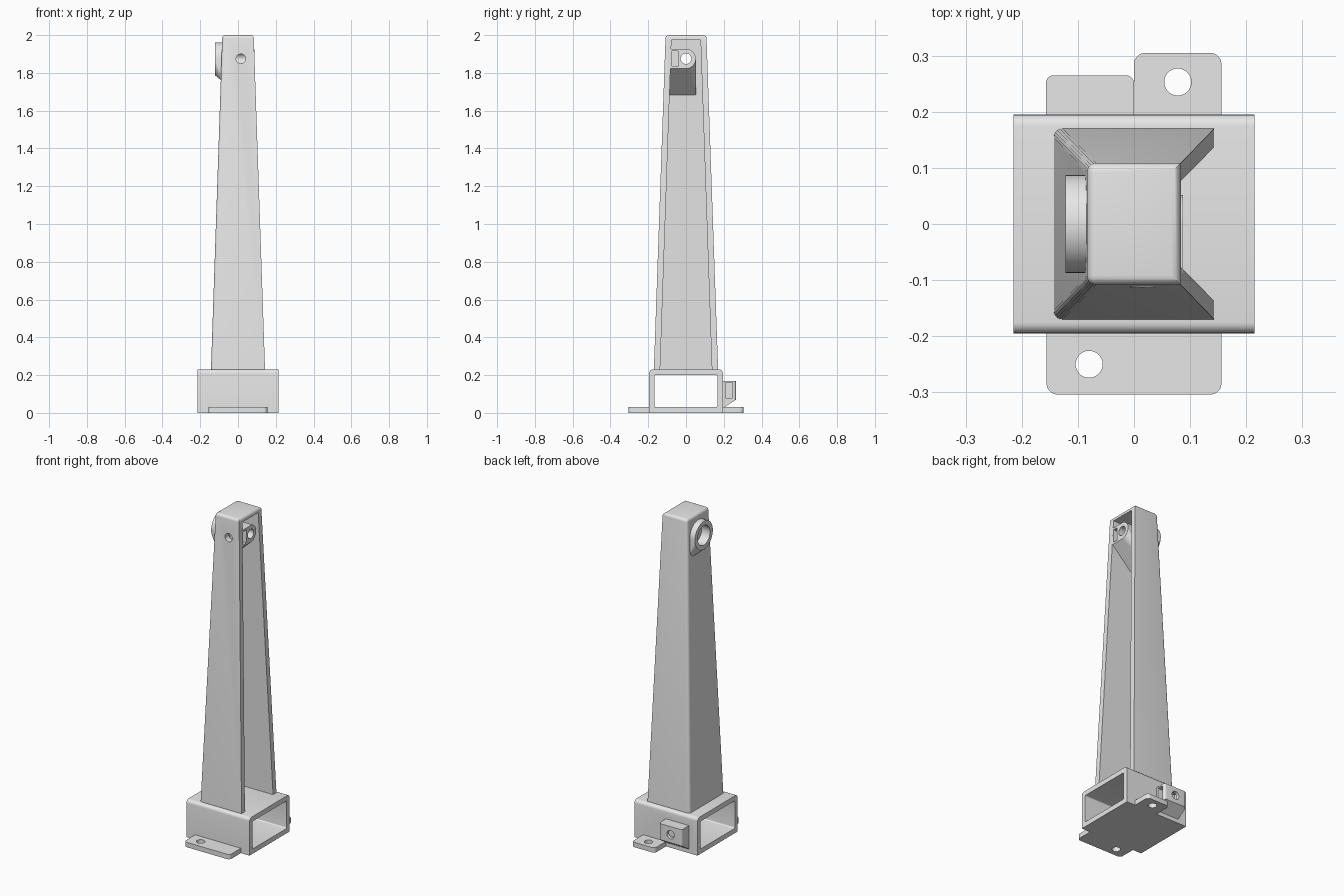
import bpy, bmesh, math
from mathutils import Matrix, Vector

if "Cube" in bpy.data.objects:
    bpy.data.objects.remove(bpy.data.objects["Cube"], do_unlink=True)

GREY = (0.8, 0.8, 0.8, 1)
mat = bpy.data.materials.new("light grey")
mat.use_nodes = True
mat.diffuse_color = GREY
mat.node_tree.nodes["Principled BSDF"].inputs["Base Color"].default_value = GREY


def finish(name, bm):
    bmesh.ops.recalc_face_normals(bm, faces=bm.faces)
    mesh = bpy.data.meshes.new(name)
    bm.to_mesh(mesh)
    bm.free()
    mesh.materials.append(mat)
    ob = bpy.data.objects.new(name, mesh)
    bpy.context.collection.objects.link(ob)
    return ob


def hull(name, points, round_rule=None, radius=0.02):
    """Convex solid around points; edges that match the rule are rounded."""
    bm = bmesh.new()
    for p in points:
        bm.verts.new(p)
    bmesh.ops.convex_hull(bm, input=bm.verts[:])
    bmesh.ops.dissolve_limit(bm, angle_limit=0.01, verts=bm.verts[:], edges=bm.edges[:])
    if round_rule:
        picked = [e for e in bm.edges if round_rule(*(v.co for v in e.verts))]
        bmesh.ops.bevel(bm, geom=picked, offset=radius, segments=5, profile=0.5, affect='EDGES')
    return finish(name, bm)


def rect(a0, a1, b0, b1, c):
    return [(a, b, c) for a in (a0, a1) for b in (b0, b1)]


def box(name, x0, x1, y0, y1, z0, z1, rule=None, radius=0.02):
    return hull(name, rect(x0, x1, y0, y1, z0) + rect(x0, x1, y0, y1, z1), rule, radius)


def rod(name, axis, r, start, end):
    """Cylinder between two points along the X, Y or Z axis."""
    start, end = Vector(start), Vector(end)
    turn = {'X': Matrix.Rotation(math.pi / 2, 4, 'Y'),
            'Y': Matrix.Rotation(math.pi / 2, 4, 'X'), 'Z': Matrix()}[axis]
    bm = bmesh.new()
    bmesh.ops.create_cone(bm, cap_ends=True, segments=48, radius1=r, radius2=r,
                          depth=(end - start).length,
                          matrix=Matrix.Translation((start + end) / 2) @ turn)
    return finish(name, bm)


def combine(target, tool, operation='DIFFERENCE'):
    mod = target.modifiers.new("combine", 'BOOLEAN')
    mod.operation, mod.solver, mod.object = operation, 'EXACT', tool
    bpy.context.view_layer.objects.active = target
    bpy.ops.object.modifier_apply(modifier=mod.name)
    bpy.data.objects.remove(tool, do_unlink=True)


def arc(x, cz, r, a0, a1, steps=32):
    angles = [math.radians(a0 + (a1 - a0) * i / steps) for i in range(steps + 1)]
    return [(x, r * math.cos(a), cz + r * math.sin(a)) for a in angles]


# Tapered tower shell, open on +x
TOP, SEAT, AXLE = 2.0, 0.23, 1.875


def tower_edge(a, b):
    at_top = a.z > 1.9 and b.z > 1.9
    rear_upright = a.x < 0 and b.x < 0 and abs(a.z - b.z) > 1
    return at_top or rear_upright


tower = hull("tower", rect(-0.143, 0.143, -0.17, 0.17, SEAT)
             + rect(-0.083, 0.083, -0.108, 0.108, TOP), tower_edge, 0.016)
combine(tower, hull("cavity", rect(-0.115, 0.4, -0.138, 0.138, SEAT - 0.03)
                    + rect(-0.056, 0.4, -0.077, 0.077, 1.975)))

# Inner axle boss: rounded on one side, sloping underneath back to the wall
face = arc(0.087, AXLE, 0.052, -90, 90) + [(0.087, -0.09, AXLE + s * 0.052) for s in (-1, 1)]
root = [(-0.07, y, z) for y in (-0.09, 0.052) for z in (1.68, AXLE)]
root += [(-0.07, y, z) for _, y, z in face]
combine(tower, hull("inner_boss", face + root), 'UNION')

# Outer bearing ring with a flared foot
ring = arc(-0.122, AXLE, 0.087, 0, 360, 48)
foot = [(-0.07, y, z) for y in (-0.087, 0.087) for z in (1.745, AXLE)]
combine(tower, hull("outer_ring", ring + foot + [(-0.07, y, z) for _, y, z in ring]), 'UNION')

# Axle bore, bearing seat, clamp screw hole and nut slot
combine(tower, rod("bore", 'X', 0.028, (-0.3, 0, AXLE), (0.3, 0, AXLE)))
combine(tower, rod("bearing_seat", 'X', 0.06, (-0.3, 0, AXLE), (-0.065, 0, AXLE)))
combine(tower, rod("screw_hole", 'Y', 0.025, (0.015, -0.3, AXLE), (0.015, 0, AXLE)))
combine(tower, box("nut_slot", -0.025, 0.3, -0.075, -0.042, 1.835, 1.915))

# Base sleeve, hollow along x
base = box("base_sleeve", -0.215, 0.215, -0.195, 0.195, 0, SEAT,
           lambda a, b: abs(a.x - b.x) > 0.1 and a.z > 0.1, 0.02)

# Mounting flanges with rounded outer corners
upright = lambda a, b: abs(a.z - b.z) > 0.01 and abs(a.y) > 0.25
for name, x0, y0, y1, hx, hy in (("front_flange", -0.156, -0.304, -0.18, -0.08, -0.25),
                                 ("back_flange", 0, 0.18, 0.305, 0.078, 0.253)):
    flange = box(name, x0, 0.156, y0, y1, 0, 0.03, upright, 0.02)
    combine(flange, rod("hole", 'Z', 0.024, (hx, hy, -0.1), (hx, hy, 0.1)))
    combine(base, flange, 'UNION')

# Clamp block on the back, sloping underneath
section = [(0.18, 0.015), (0.18, 0.17), (0.265, 0.17), (0.265, 0.07)]
block = hull("clamp_block", [(x, y, z) for x in (-0.157, 0) for y, z in section],
             lambda a, b: a.y > 0.26 and b.y > 0.26 and abs(a.z - b.z) > 0.05, 0.014)
combine(base, block, 'UNION')

# Sleeve opening, clamp screw hole and nut slot
combine(base, box("opening", -0.4, 0.4, -0.168, 0.167, 0.03, 0.2,
                  lambda a, b: abs(a.x - b.x) > 0.1, 0.008))
combine(base, rod("screw_hole", 'Y', 0.025, (-0.08, 0, 0.12), (-0.08, 0.4, 0.12)))
combine(base, box("nut_slot", -0.12, 0.1, 0.208, 0.245, 0.08, 0.16))

# Smooth the rounded edges only
for ob in (tower, base):
    bpy.ops.object.select_all(action='DESELECT')
    ob.select_set(True)
    bpy.context.view_layer.objects.active = ob
    bpy.ops.object.shade_smooth_by_angle(angle=math.radians(30))
